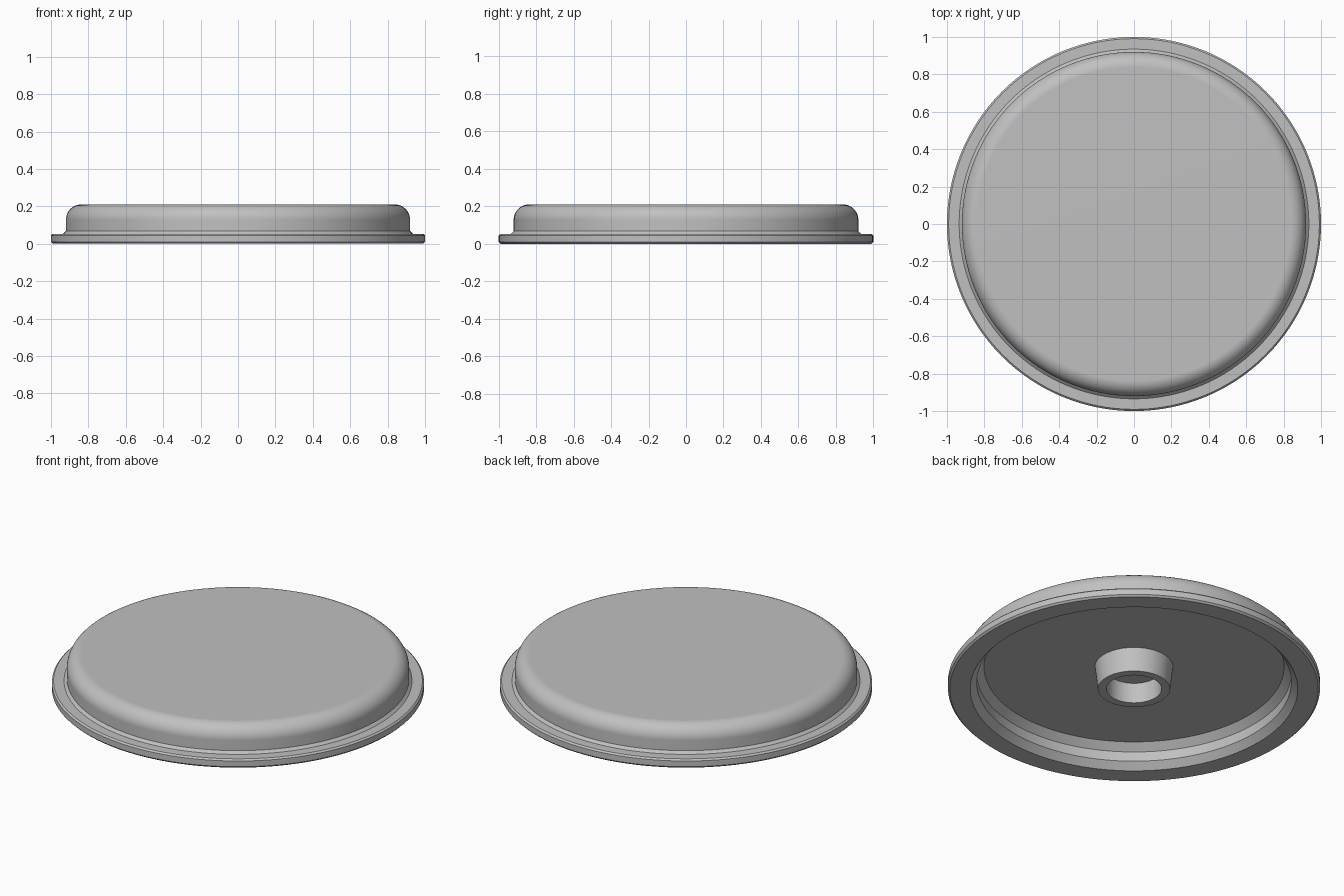
import bpy, bmesh
from math import sin, cos, pi

cube = bpy.data.objects.get("Cube")
if cube:
    bpy.data.objects.remove(cube, do_unlink=True)

grey = bpy.data.materials.new("plain grey")
grey.use_nodes = True
colour = (0.53, 0.53, 0.53, 1)
grey.diffuse_color = colour
grey.node_tree.nodes["Principled BSDF"].inputs["Base Color"].default_value = colour


def arc(radius, height, size, steps=12):
    """Quarter round from a vertical wall up to a flat top."""
    return [(radius + size * cos(pi / 2 * i / steps),
             height + size * sin(pi / 2 * i / steps)) for i in range(steps + 1)]


def lathe(name, profile, steps=128):
    """Turn a profile of (radius, height) points around the z axis."""
    bm = bmesh.new()
    verts = [bm.verts.new((r, 0, z)) for r, z in profile]
    edges = [bm.edges.new(pair) for pair in zip(verts, verts[1:])]
    bmesh.ops.spin(bm, geom=verts + edges, cent=(0, 0, 0), axis=(0, 0, 1),
                   angle=2 * pi, steps=steps)
    bmesh.ops.remove_doubles(bm, verts=bm.verts, dist=0.0001)
    bmesh.ops.recalc_face_normals(bm, faces=bm.faces)
    mesh = bpy.data.meshes.new(name)
    bm.to_mesh(mesh)
    bm.free()
    mesh.materials.append(grey)
    obj = bpy.data.objects.new(name, mesh)
    bpy.context.collection.objects.link(obj)
    bpy.ops.object.select_all(action="DESELECT")
    obj.select_set(True)
    bpy.context.view_layer.objects.active = obj
    bpy.ops.object.shade_smooth_by_angle(angle=pi / 6)
    # Keep the flat faces evenly shaded next to the rounded edge
    weighted = obj.modifiers.new("even_shading", "WEIGHTED_NORMAL")
    weighted.keep_sharp = True
    return obj


# Hollow lid: underside, chamfered opening, flange, wall and rounded top
underside = [(0, 0.137), (0.806, 0.137), (0.845, 0.097), (0.845, 0.04), (0.88, 0)]
flange = [(0.99, 0), (1, 0.01), (1, 0.044), (0.991, 0.053), (0.935, 0.053), (0.92, 0.068)]
top = arc(0.838, 0.128, 0.082) + [(0, 0.21)]
lathe("lid", underside + flange + top)

# Tapered hub with a blind hole, hanging from the underside
lathe("hub", [(0, 0.117), (0.142, 0.117), (0.148, 0), (0.194, 0), (0.21, 0.14), (0, 0.14)])
